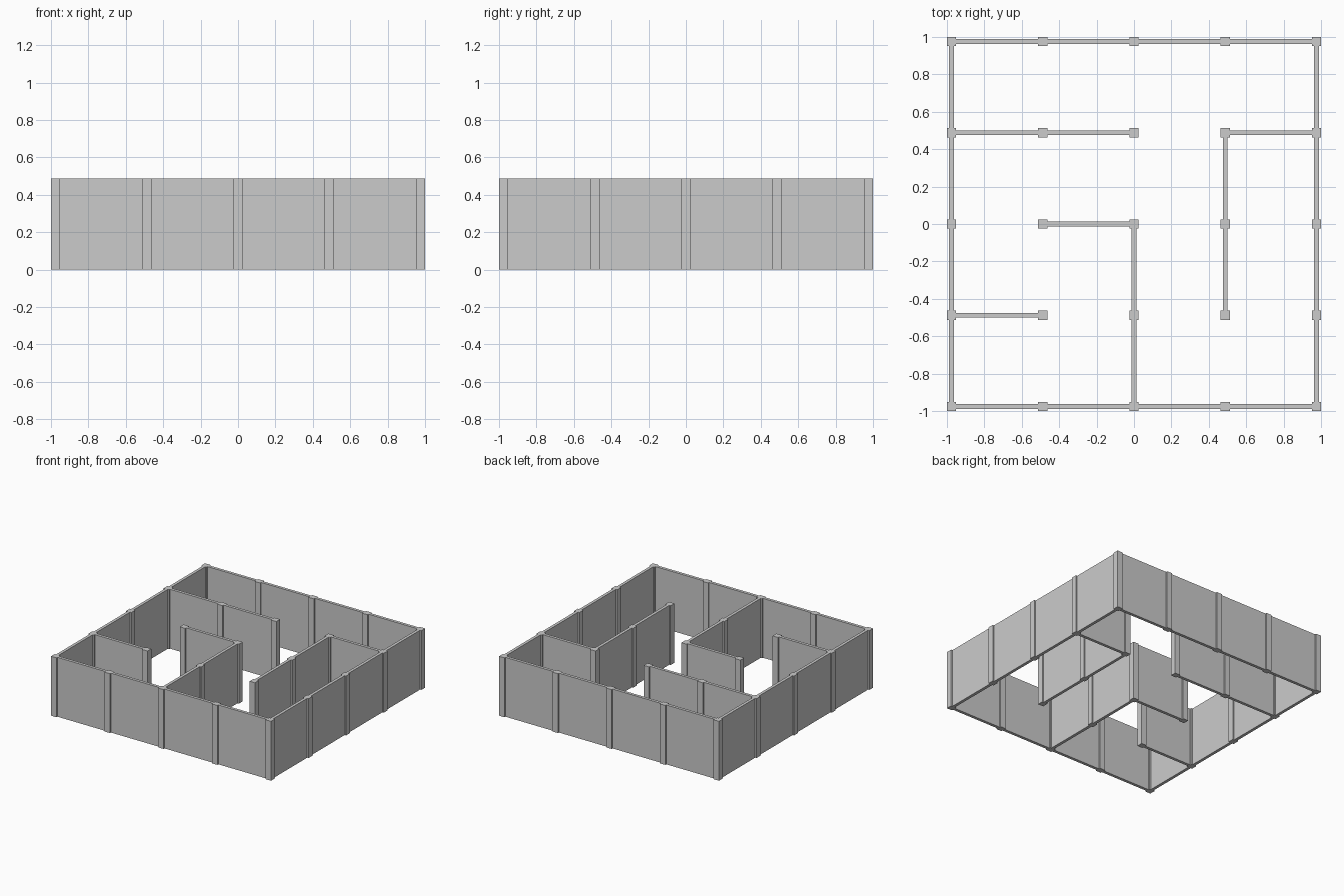
import bpy

if "Cube" in bpy.data.objects:
    bpy.data.objects.remove(bpy.data.objects["Cube"])

S = 2 / 4.1          # grid spacing, also the wall height
POST = S / 10        # post width
THICK = S / 20       # wall thickness


def box(name, x, y, sx, sy):
    bpy.ops.mesh.primitive_cube_add(size=1, location=(x, y, S / 2))
    ob = bpy.context.object
    ob.name = name
    ob.scale = (sx, sy, S)
    bpy.ops.object.transform_apply(location=False, rotation=False, scale=True)


def wall(name, a, b):
    """Row of panels between neighbouring posts from grid point a to b."""
    (x0, y0), (x1, y1) = a, b
    n = max(x1 - x0, y1 - y0)
    dx, dy = (x1 - x0) / n, (y1 - y0) / n
    for i in range(n):
        cx, cy = x0 + dx * (i + 0.5), y0 + dy * (i + 0.5)
        length = S - POST
        box(name, cx * S, cy * S,
            length if dx else THICK, length if dy else THICK)


# Square posts at every grid point
for i in range(-2, 3):
    for j in range(-2, 3):
        box("post", i * S, j * S, POST, POST)

# Outer walls
wall("front_wall", (-2, -2), (2, -2))
wall("back_wall", (-2, 2), (2, 2))
wall("left_wall", (-2, -2), (-2, 2))
wall("right_wall", (2, -2), (2, 2))

# Inner maze walls
for a, b in [((-2, 1), (0, 1)), ((1, 1), (2, 1)), ((-1, 0), (0, 0)),
             ((-2, -1), (-1, -1)), ((0, -2), (0, 0)), ((1, -1), (1, 1))]:
    wall("inner_wall", a, b)
